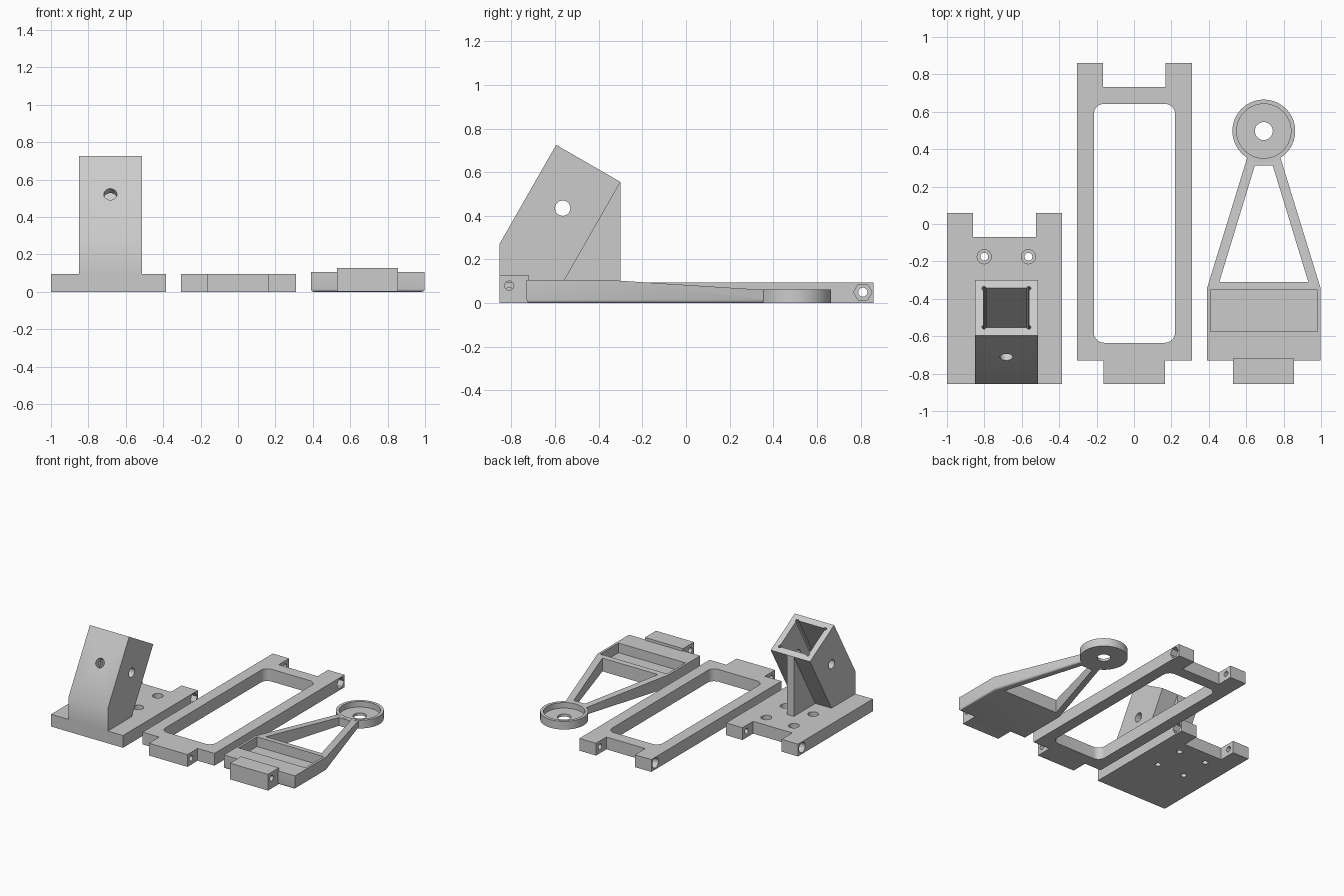
import bpy, bmesh, math
from mathutils import Matrix

if "Cube" in bpy.data.objects:
    bpy.data.objects.remove(bpy.data.objects["Cube"])

grey = bpy.data.materials.new("plain_grey")
grey.use_nodes = True
grey.diffuse_color = (0.6, 0.6, 0.6, 1)
grey.node_tree.nodes["Principled BSDF"].inputs["Base Color"].default_value = (0.6, 0.6, 0.6, 1)


def link(name, bm, matrix=None):
    bmesh.ops.recalc_face_normals(bm, faces=bm.faces)
    mesh = bpy.data.meshes.new(name)
    bm.to_mesh(mesh)
    bm.free()
    if matrix:
        mesh.transform(matrix)
    obj = bpy.data.objects.new(name, mesh)
    bpy.context.scene.collection.objects.link(obj)
    return obj


def prism_mesh(pts, lo, hi, axis):
    """Extrude a flat outline from lo to hi along an axis."""
    place = {"x": lambda u, v, w: (w, u, v),
             "y": lambda u, v, w: (u, w, v),
             "z": lambda u, v, w: (u, v, w)}[axis]
    bm = bmesh.new()
    a = [bm.verts.new(place(u, v, lo)) for u, v in pts]
    b = [bm.verts.new(place(u, v, hi)) for u, v in pts]
    bm.faces.new(a[::-1])
    bm.faces.new(b)
    for i in range(len(pts)):
        j = (i + 1) % len(pts)
        bm.faces.new((a[i], a[j], b[j], b[i]))
    return bm


def prism(name, pts, lo, hi, axis="z", matrix=None):
    return link(name, prism_mesh(pts, lo, hi, axis), matrix)


def rect(x0, x1, y0, y1):
    return [(x0, y0), (x1, y0), (x1, y1), (x0, y1)]


def circle(u, v, r, n=32):
    return [(u + r * math.cos(math.tau * i / n), v + r * math.sin(math.tau * i / n)) for i in range(n)]


def rounded(x0, x1, y0, y1, r, n=8):
    pts = []
    centres = [(x1 - r, y1 - r), (x0 + r, y1 - r), (x0 + r, y0 + r), (x1 - r, y0 + r)]
    for q, (cx, cy) in enumerate(centres):
        for i in range(n + 1):
            t = math.pi / 2 * (q + i / n)
            pts.append((cx + r * math.cos(t), cy + r * math.sin(t)))
    return pts


def combine(obj, tool, operation="DIFFERENCE"):
    mod = obj.modifiers.new("join", "BOOLEAN")
    mod.operation, mod.solver, mod.object = operation, "EXACT", tool
    deps = bpy.context.evaluated_depsgraph_get()
    mesh = bpy.data.meshes.new_from_object(obj.evaluated_get(deps))
    obj.modifiers.clear()
    obj.data = mesh
    bpy.data.objects.remove(tool)


def cut(obj, pts, lo, hi, axis="z", matrix=None):
    combine(obj, prism("cutter", pts, lo, hi, axis, matrix))


def hinge_holes(obj, x0, x1, y):
    """Pin hole through both ears, round head seat on one side, hex nut seat on the other."""
    cut(obj, circle(y, 0.05, 0.021, 24), x0 - 0.1, x1 + 0.1, "x")
    cut(obj, circle(y, 0.05, 0.038, 24), x0 - 0.1, x0 + 0.05, "x")
    cut(obj, circle(y, 0.05, 0.042, 6), x1 - 0.05, x1 + 0.1, "x")


def finish(obj):
    obj.data.materials.clear()
    obj.data.materials.append(grey)
    bpy.ops.object.select_all(action="DESELECT")
    obj.select_set(True)
    bpy.context.view_layer.objects.active = obj
    bpy.ops.object.shade_smooth_by_angle(angle=math.radians(30))


T = 0.095  # plate thickness

# Mount plate with two rear hinge ears
mount = prism("socket_mount", [(-1, -0.855), (-0.385, -0.855), (-0.385, 0.06), (-0.525, 0.06),
                               (-0.525, -0.07), (-0.86, -0.07), (-0.86, 0.06), (-1, 0.06)], 0, T)

# Leaning square socket and its support rib
cx = -0.6825
socket = [(-0.855, 0.04), (-0.855, 0.27), (-0.595, 0.725), (-0.30, 0.555), (-0.56, 0.1), (-0.595, 0.04)]
rib = [(-0.595, 0.04), (-0.5, 0.25), (-0.32, 0.54), (-0.30, 0.555), (-0.30, 0.04)]
combine(mount, prism("socket", socket, cx - 0.168, cx + 0.168, "x"), "UNION")
combine(mount, prism("rib", rib, cx - 0.03, cx + 0.03, "x"), "UNION")

# Square cavity with relieved corners, then the cross holes
lean = Matrix.Translation((cx, -0.4475, 0.64)) @ Matrix.Rotation(math.radians(-30), 4, "X")
h = 0.122
cut(mount, rect(-h, h, -h, h), -0.48, 0.1, "z", lean)
for sx in (-1, 1):
    for sy in (-1, 1):
        cut(mount, circle(sx * h * 0.98, sy * h * 0.98, 0.012, 12), -0.48, 0.1, "z", lean)
cut(mount, circle(0, -0.235, 0.035), -0.3, 0, "y", lean)
cut(mount, circle(-0.565, 0.435, 0.035), -1.1, -0.3, "x")

# Counterbored screw holes
for x in (cx - 0.118, cx + 0.118):
    for y in (-0.175, -0.41):
        cut(mount, circle(x, y, 0.021, 24), -0.1, 0.2)
        cut(mount, circle(x, y, 0.038, 24), 0.045, 0.12)
hinge_holes(mount, -1, -0.385, 0.01)
finish(mount)

# Middle link: open frame with rear ears and a front tab
frame = prism("link_frame", [(-0.305, -0.73), (-0.163, -0.73), (-0.163, -0.855), (0.166, -0.855),
                             (0.166, -0.73), (0.31, -0.73), (0.31, 0.86), (0.168, 0.86),
                             (0.168, 0.733), (-0.165, 0.733), (-0.165, 0.86), (-0.305, 0.86)], 0, T)
cut(frame, rounded(-0.215, 0.22, -0.635, 0.642, 0.055), -0.1, 0.2)
hinge_holes(frame, -0.305, 0.31, 0.81)
cut(frame, circle(-0.81, 0.05, 0.021, 24), -0.3, 0.3, "x")
finish(frame)

# End arm: plate tapering back, sloped on top, rounded along its underside
ax = 0.694
bm = prism_mesh([(0.39, -0.73), (0.998, -0.73), (0.998, -0.345), (0.778, 0.37), (0.61, 0.37), (0.39, -0.345)],
                0, 0.105, "z")
top = [v for v in bm.verts if v.co.z > 0.05]
for v in top:
    if v.co.y > 0:
        v.co.z = 0.06
bmesh.ops.connect_vert_pair(bm, verts=[v for v in top if abs(v.co.y + 0.345) < 0.01])
bottom = [e for e in bm.edges if all(v.co.z < 0.01 for v in e.verts)]
bmesh.ops.bevel(bm, geom=bottom, offset=0.015, segments=4, profile=0.5, affect="EDGES")
arm = link("end_arm", bm)

# Ring at the tip
bm = prism_mesh(circle(ax, 0.497, 0.168, 64), 0, 0.063, "z")
bottom = [e for e in bm.edges if all(v.co.z < 0.01 for v in e.verts)]
bmesh.ops.bevel(bm, geom=bottom, offset=0.018, segments=4, profile=0.5, affect="EDGES")
combine(arm, link("ring", bm), "UNION")

# Front hinge tab
combine(arm, prism("tab", rect(0.53, 0.855, -0.855, -0.72), 0.001, 0.126), "UNION")

# Openings: gap between the struts, tray, ring seat, centre hole, pin hole
cut(arm, [(0.456, -0.31), (0.932, -0.31), (0.742, 0.312), (0.646, 0.312)], -0.1, 0.2)
cut(arm, rect(0.408, 0.98, -0.575, -0.352), 0.03, 0.2)
cut(arm, circle(ax, 0.497, 0.145, 64), 0.02, 0.2)
cut(arm, circle(ax, 0.497, 0.048), -0.1, 0.2)
cut(arm, circle(-0.81, 0.08, 0.021, 24), 0.4, 1.0, "x")
finish(arm)
